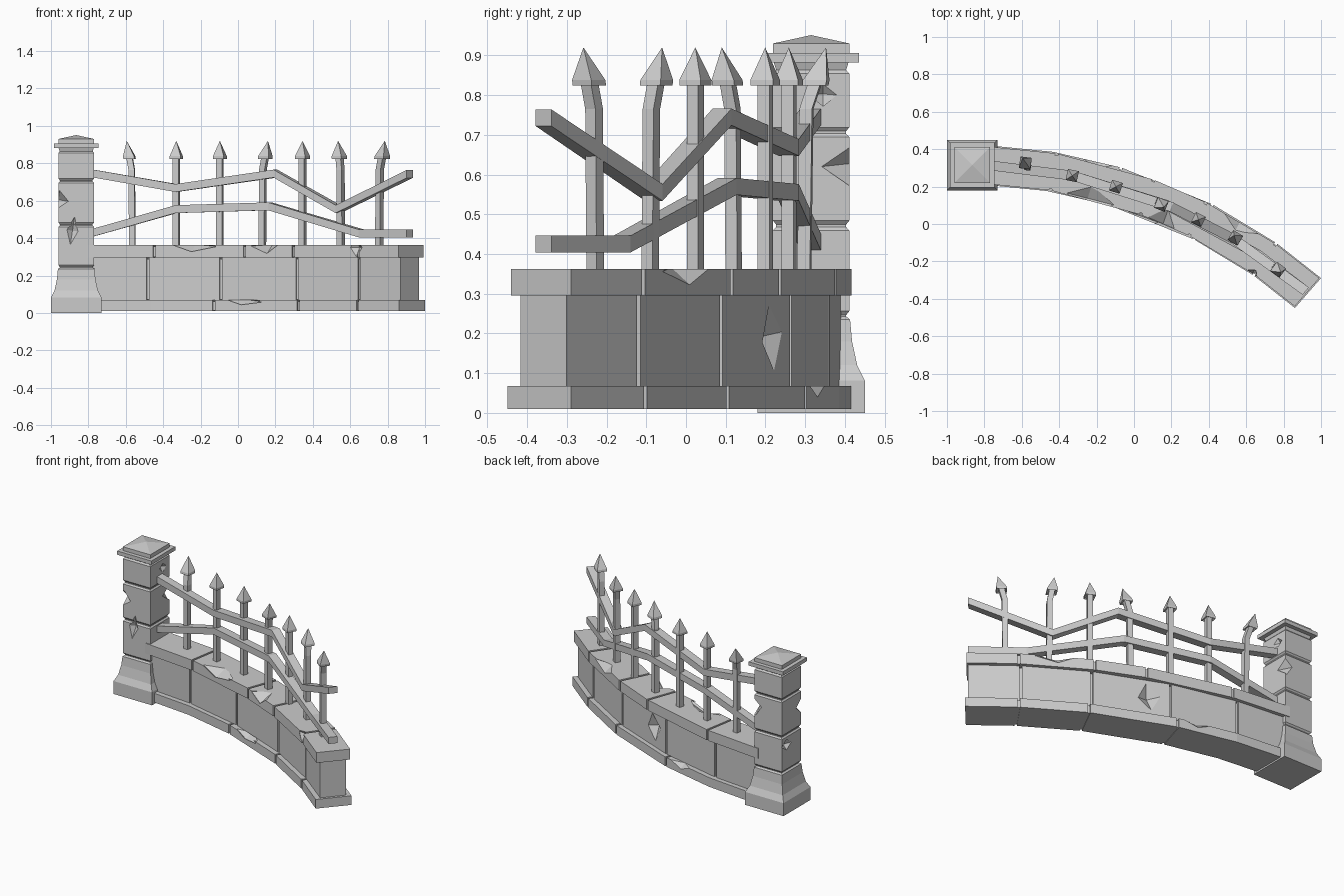
import bpy, bmesh, math
from mathutils import Vector

if "Cube" in bpy.data.objects:
    bpy.data.objects.remove(bpy.data.objects["Cube"])

# The wall follows a circular arc
CX, CY, R = -0.901, -2.465, 2.783
PX, PY = -0.865, 0.315          # pillar centre


def angle(x):
    return math.asin((x - CX) / R)


def on_arc(t, off, z):
    return Vector((CX + (R + off) * math.sin(t), CY + (R + off) * math.cos(t), z))


def loft(bm, rings):
    rows = [[bm.verts.new(p) for p in ring] for ring in rings]
    n = len(rows[0])
    for a, b in zip(rows, rows[1:]):
        for i in range(n):
            bm.faces.new((a[i], a[(i + 1) % n], b[(i + 1) % n], b[i]))
    bm.faces.new(rows[0][::-1])
    bm.faces.new(rows[-1])


def strip(bm, stations, half):
    # four-sided bar along the arc; stations are (angle, z low, z high)
    loft(bm, [[on_arc(t, -half, a), on_arc(t, half, a), on_arc(t, half, b), on_arc(t, -half, b)]
              for t, a, b in stations])


def square(x, y, z, half, rot=0.0):
    r = half * math.sqrt(2)
    return [Vector((x + r * math.cos(rot + math.pi * (k + .5) / 2),
                    y + r * math.sin(rot + math.pi * (k + .5) / 2), z)) for k in range(4)]


def finish(name, bm):
    bmesh.ops.remove_doubles(bm, verts=bm.verts, dist=1e-5)
    bmesh.ops.recalc_face_normals(bm, faces=bm.faces)
    me = bpy.data.meshes.new(name)
    bm.to_mesh(me)
    bm.free()
    ob = bpy.data.objects.new(name, me)
    bpy.context.collection.objects.link(ob)
    return ob


def chip(ob, pos, size, rot):
    # cut an angular chip with a stretched octahedron, then discard the cutter
    bm = bmesh.new()
    loft(bm, [square(0, 0, -1, 0), square(0, 0, 0, .7, math.pi / 4), square(0, 0, 1, 0)])
    cutter = finish("chip_cutter", bm)
    cutter.hide_render = True
    cutter.location, cutter.scale, cutter.rotation_euler = pos, size, rot
    mod = ob.modifiers.new("chip", 'BOOLEAN')
    mod.operation, mod.object, mod.solver = 'DIFFERENCE', cutter, 'EXACT'
    bpy.context.view_layer.update()
    dg = bpy.context.evaluated_depsgraph_get()
    me = bpy.data.meshes.new_from_object(ob.evaluated_get(dg))
    ob.modifiers.clear()
    ob.data = me
    bpy.data.objects.remove(cutter)


def course(name, z0, z1, half, end, joints, chips):
    # stone blocks with open joints, over a slightly smaller core
    blocks, core = bmesh.new(), bmesh.new()
    cuts = [angle(x) for x in [-0.80] + joints + [end]]
    gap = 0.007 / R
    path = []
    for i, (a, b) in enumerate(zip(cuts, cuts[1:])):
        a2 = a + (gap if i else 0)
        b2 = b - (gap if i < len(joints) else 0)
        n = max(1, round((b - a) * R / 0.35))
        strip(blocks, [(a2 + (b2 - a2) * k / n, z0, z1) for k in range(n + 1)], half)
        path += [a + (b - a) * k / n for k in range(n)]
    path.append(cuts[-1] - 0.01 / R)
    strip(core, [(t, z0 + .004, z1 - .008) for t in path], half - 0.01)
    for ob in (finish(name + "_blocks", blocks), finish(name + "_core", core)):
        for x, side, z, size, tilt in chips:
            t = angle(x)
            chip(ob, on_arc(t, side * half, z), size, (0, tilt, -t))


# Three stone courses of the wall
course("wall_base", 0.01, 0.068, 0.106, 0.93, [-0.10, 0.37, 0.70],
       [(0.06, -1, 0.072, (.16, .05, .035), .12), (-0.22, 1, 0.07, (.10, .04, .035), 0)])
course("wall_middle", 0.068, 0.296, 0.076, 0.918, [-0.47, -0.07, 0.35, 0.69],
       [(0.05, 1, 0.19, (.08, .045, .10), .2)])
course("wall_coping", 0.296, 0.362, 0.10, 0.925, [-0.43, 0.07, 0.34, 0.70],
       [(-0.22, -1, 0.366, (.17, .07, .045), .08), (0.19, -1, 0.366, (.09, .09, .05), -.1),
        (0.52, 1, 0.366, (.15, .06, .05), .08), (0.69, -1, 0.35, (.04, .03, .05), 0)])

# Square pillar: flared foot, three grooved blocks, overhanging cap and low pyramid
profile = [(.135, 0), (.135, .082), (.116, .12), (.103, .18), (.098, .235), (.088, .243)]
for lo, hi in ((.25, .465), (.478, .70), (.713, .86)):
    profile += [(.088, lo - .004), (.096, lo + .006), (.096, hi - .006), (.088, hi + .003)]
profile += [(.094, .882), (.12, .882), (.12, .906), (.096, .906), (.096, .93), (0, .951)]
bm = bmesh.new()
loft(bm, [square(PX, PY, z, h) for h, z in profile])
pillar = finish("pillar", bm)
for dx, dy, z, size in ((-.096, -.096, .605, (.055, .05, .05)), (.096, .096, .62, (.05, .07, .055)),
                        (-.02, -.096, .44, (.03, .025, .075)), (.096, .03, .80, (.02, .035, .035)),
                        (-.096, .05, .41, (.025, .05, .04))):
    chip(pillar, (PX + dx, PY + dy, z), size, (0, .15, 0))

# Two kinked iron rails
for name, pts in (("upper_rail", [(-.79, .748), (-.33, .668), (.20, .745), (.535, .555), (.918, .743)]),
                  ("lower_rail", [(-.79, .425), (-.33, .555), (.17, .57), (.66, .425), (.918, .425)])):
    bm = bmesh.new()
    strip(bm, [(angle(x), z - .021, z + .021) for x, z in pts], .026)
    finish(name, bm)

# Seven spear-headed bars; (x, sideways shift of tip in x and y)
for i, (x, dx, dy) in enumerate([(-.565, -.03, .055), (-.33, 0, 0), (-.097, 0, 0), (.13, .03, -.03),
                                 (.345, 0, 0), (.55, -.015, .03), (.755, .03, -.03)]):
    t = angle(x)
    p = on_arc(t, 0, 0)
    bm = bmesh.new()
    loft(bm, [square(p.x + dx * f, p.y + dy * f, z, h, -t) for z, h, f in
              ((.345, .016, 0), (.765, .016, .1), (.832, .016, .5), (.824, .030, .5),
               (.838, .030, .55), (.92, 0, 1))])
    finish("spear_bar_%d" % (i + 1), bm)
